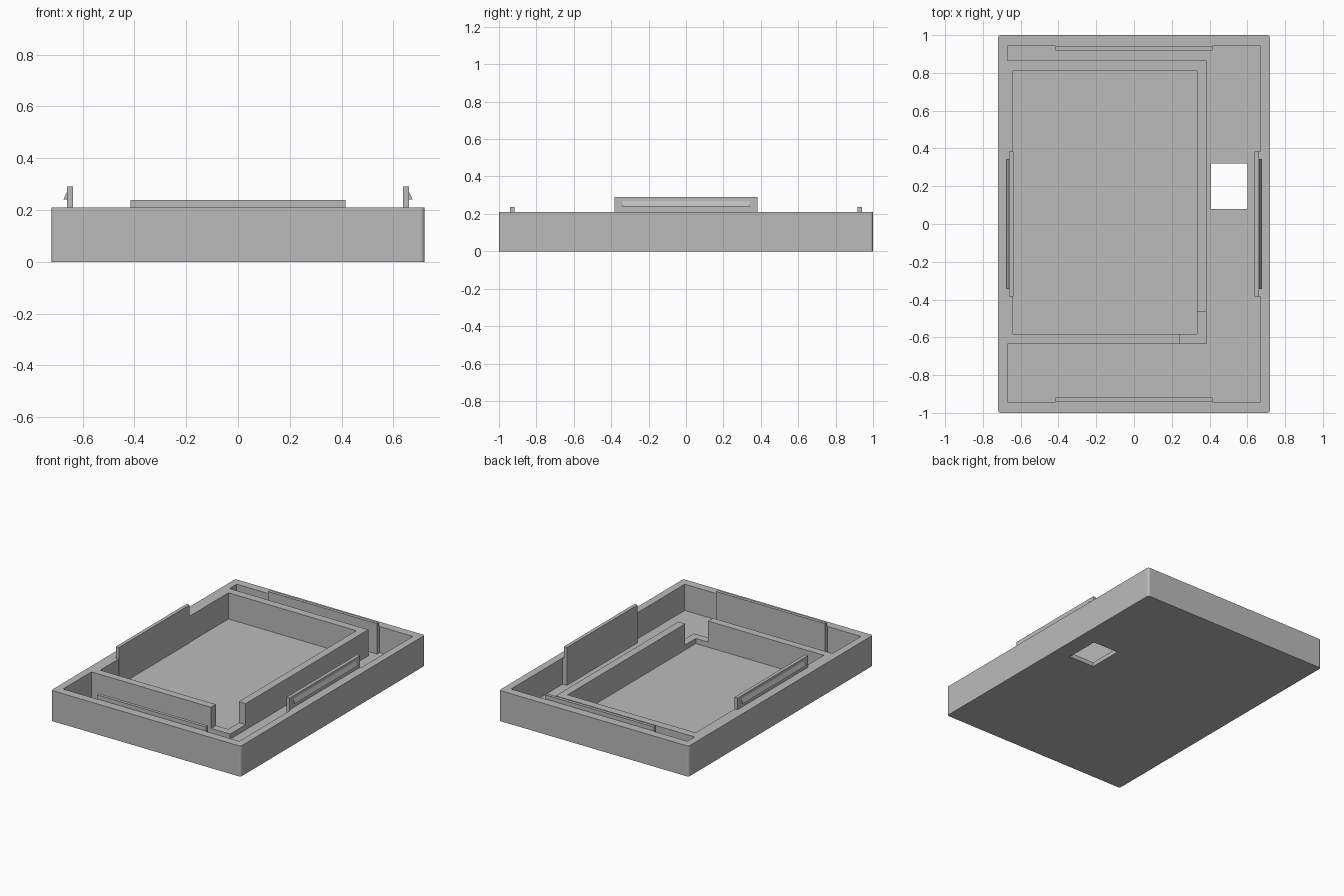
import bpy
import bmesh
from mathutils import Vector

cube = bpy.data.objects.get("Cube")
if cube:
    bpy.data.objects.remove(cube, do_unlink=True)

grey = bpy.data.materials.new("plastic grey")
grey.use_nodes = True
colour = (0.5, 0.5, 0.5, 1)
grey.diffuse_color = colour
grey.node_tree.nodes["Principled BSDF"].inputs["Base Color"].default_value = colour

RIM, FLOOR, SILL, ABOVE = 0.21, 0.03, 0.065, 0.4


def prism(name, outline, direction):
    """Extrude a closed outline of 3D points along a direction."""
    bm = bmesh.new()
    face = bm.faces.new([bm.verts.new(p) for p in outline])
    moved = bmesh.ops.extrude_face_region(bm, geom=[face])["geom"]
    verts = [v for v in moved if isinstance(v, bmesh.types.BMVert)]
    bmesh.ops.translate(bm, verts=verts, vec=Vector(direction))
    bmesh.ops.recalc_face_normals(bm, faces=bm.faces)
    mesh = bpy.data.meshes.new(name)
    bm.to_mesh(mesh)
    bm.free()
    mesh.materials.append(grey)
    obj = bpy.data.objects.new(name, mesh)
    bpy.context.collection.objects.link(obj)
    return obj


def box(name, x0, x1, y0, y1, z0, z1):
    outline = [(x0, y0, z0), (x1, y0, z0), (x1, y1, z0), (x0, y1, z0)]
    return prism(name, outline, (0, 0, z1 - z0))


def cut(target, cutter):
    """Subtract the cutter, apply the result and remove the cutter."""
    cutter.hide_render = True
    mod = target.modifiers.new("cut", "BOOLEAN")
    mod.operation = "DIFFERENCE"
    mod.solver = "EXACT"
    mod.object = cutter
    bpy.context.view_layer.objects.active = target
    bpy.ops.object.modifier_apply(modifier=mod.name)
    bpy.data.objects.remove(cutter, do_unlink=True)


# Tray block with softened vertical corners
tray = box("tray", -0.72, 0.72, -1, 1, 0, RIM)
bm = bmesh.new()
bm.from_mesh(tray.data)
corners = [e for e in bm.edges if abs(e.verts[0].co.z - e.verts[1].co.z) > 0.1]
bmesh.ops.bevel(bm, geom=corners, offset=0.015, segments=4, profile=0.5, affect="EDGES")
bm.to_mesh(tray.data)
bm.free()

# Main pocket, the channel around it, the corner notch and the floor opening
cut(tray, box("pocket_cutter", -0.64, 0.333, -0.582, 0.81, FLOOR, ABOVE))
channel = [(-0.67, -0.943), (0.67, -0.943), (0.67, 0.943), (-0.67, 0.943),
           (-0.67, 0.865), (0.385, 0.865), (0.385, -0.635), (-0.67, -0.635)]
cut(tray, prism("channel_cutter", [(x, y, FLOOR) for x, y in channel], (0, 0, ABOVE)))
cut(tray, box("notch_cutter", 0.24, 0.4, -0.65, -0.467, SILL, ABOVE))
cut(tray, box("opening_cutter", 0.408, 0.602, 0.08, 0.32, -0.1, 0.1))

for side, name in ((-1, "right"), (1, "left")):
    # Tall side clip: backing up to the rim, upright plate, wedge catch
    inner, outer = sorted((side * 0.637, side * 0.661))
    box(name + "_clip", inner, outer, -0.383, 0.383, FLOOR - 0.01, 0.29)
    b0, b1 = sorted((side * 0.655, side * 0.68))
    box(name + "_clip_backing", b0, b1, -0.383, 0.383, FLOOR - 0.01, RIM - 0.0005)
    wedge = [(side * 0.658, -0.343, 0.275), (side * 0.658, -0.343, 0.24),
             (side * 0.674, -0.343, 0.24)]
    prism(name + "_catch", wedge, (0, 0.686, 0))

for side, name in ((-1, "front"), (1, "back")):
    # Low lip along each short wall
    y0, y1 = sorted((side * 0.918, side * 0.94))
    box(name + "_lip", -0.415, 0.415, y0, y1, FLOOR - 0.01, 0.238)
    b0, b1 = sorted((side * 0.93, side * 0.95))
    box(name + "_lip_backing", -0.415, 0.415, b0, b1, FLOOR - 0.01, RIM - 0.0005)
